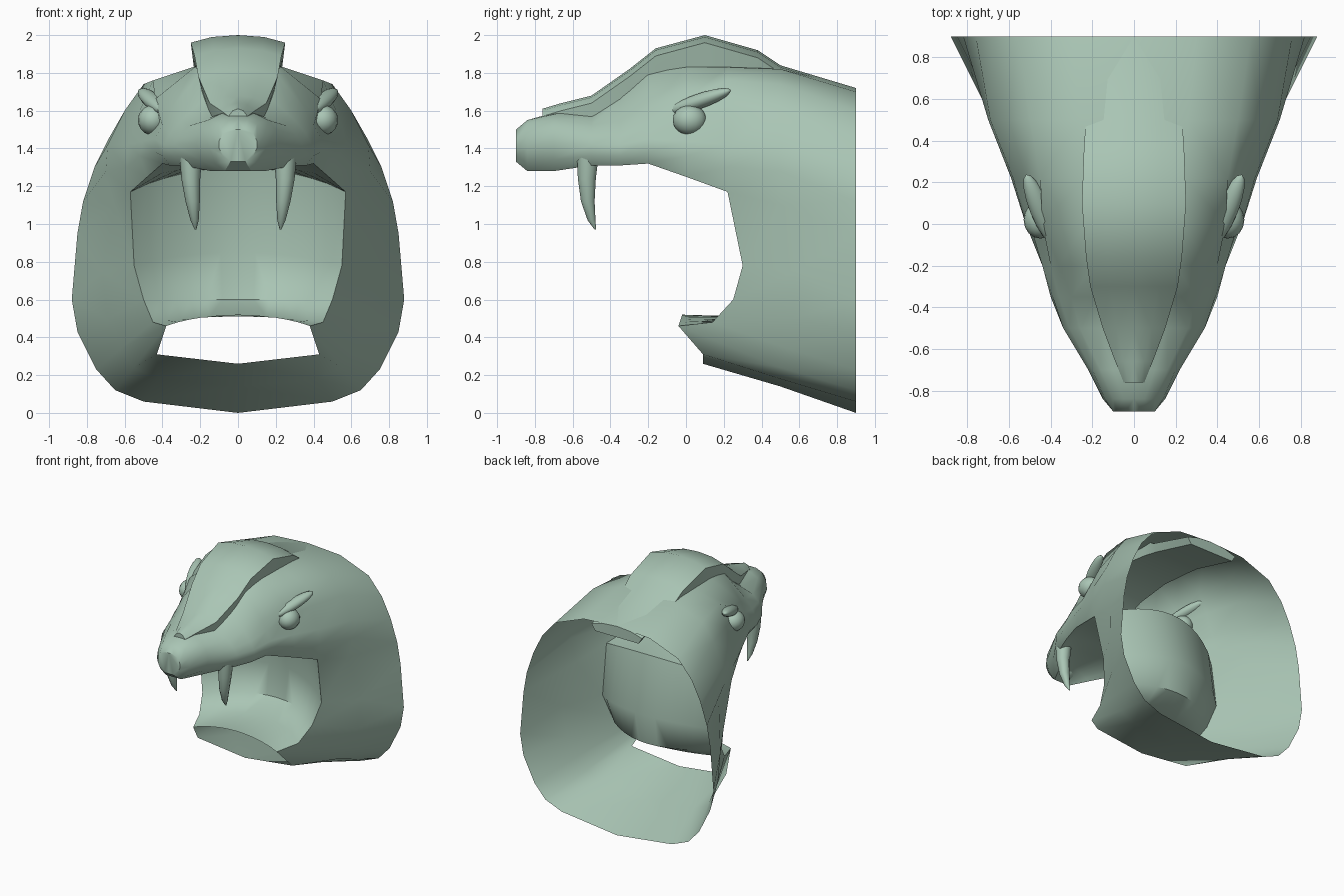
import bpy, bmesh, math
from mathutils import Vector

cube = bpy.data.objects.get("Cube")
if cube:
    bpy.data.objects.remove(cube)

# Single matte green material
skin = bpy.data.materials.new("sage_green")
skin.use_nodes = True
skin.diffuse_color = (0.40, 0.56, 0.46, 1)
skin.node_tree.nodes["Principled BSDF"].inputs["Base Color"].default_value = skin.diffuse_color


def add_grid(bm, rows):
    """Skin a list of equally long rows of points with quads."""
    verts = [[bm.verts.new(p) for p in row] for row in rows]
    for a, b in zip(verts, verts[1:]):
        for j in range(len(a) - 1):
            bm.faces.new((a[j], b[j], b[j + 1], a[j + 1]))
    return verts


def finish(name, bm, mirror=True, angle=50):
    """Weld, mirror and smooth one part."""
    bmesh.ops.remove_doubles(bm, verts=bm.verts, dist=0.0005)
    mesh = bpy.data.meshes.new(name)
    bm.to_mesh(mesh)
    bm.free()
    mesh.materials.append(skin)
    ob = bpy.data.objects.new(name, mesh)
    bpy.context.collection.objects.link(ob)
    if mirror:
        mod = ob.modifiers.new("mirror", 'MIRROR')
        mod.merge_threshold = 0.002
    bpy.ops.object.select_all(action='DESELECT')
    ob.select_set(True)
    bpy.context.view_layer.objects.active = ob
    bpy.ops.object.shade_smooth_by_angle(angle=math.radians(angle))
    return ob


# Skull sections, back to front: y, top z, then (x, z) for
# crown, brow, socket, cheekbone, jowl and lip
skull = [
    (.90, 1.72, .30, 1.70, .56, 1.60, .68, 1.46, .76, 1.30, .82, 1.12, .85, .95),
    (.50, 1.83, .26, 1.82, .50, 1.74, .60, 1.60, .69, 1.42, .70, 1.28, .65, 1.10),
    (.22, 1.84, .24, 1.83, .45, 1.76, .52, 1.60, .58, 1.42, .59, 1.30, .57, 1.17),
    (.00, 1.84, .23, 1.83, .44, 1.66, .42, 1.55, .50, 1.44, .52, 1.36, .48, 1.25),
    (-.20, 1.80, .20, 1.80, .36, 1.60, .40, 1.52, .44, 1.45, .44, 1.38, .40, 1.32),
    (-.35, 1.70, .18, 1.66, .30, 1.55, .36, 1.48, .39, 1.42, .40, 1.36, .36, 1.31),
    (-.50, 1.62, .16, 1.56, .26, 1.52, .31, 1.47, .34, 1.42, .34, 1.36, .30, 1.31),
    (-.70, 1.59, .10, 1.58, .16, 1.55, .20, 1.50, .22, 1.43, .20, 1.34, .14, 1.28),
    (-.84, 1.55, .05, 1.55, .10, 1.53, .14, 1.47, .15, 1.40, .12, 1.32, .07, 1.28),
    (-.90, 1.50, .04, 1.50, .08, 1.48, .10, 1.44, .10, 1.40, .08, 1.36, .04, 1.33),
]
sections = [[Vector((0, s[0], s[1]))] +
            [Vector((s[k], s[0], s[k + 1])) for k in range(2, len(s), 2)]
            for s in skull]
lips = [sec[-1] for sec in sections]

# Cheek and jaw, from the mouth corner down to the chin
rim = [lips[0], (.88, .90, .60), (.85, .90, .43), (.75, .90, .23), (.65, .90, .12), (.50, .90, .06), (0, .90, 0)]
mid = [lips[1], (.72, .58, .75), (.69, .57, .50), (.62, .54, .34), (.55, .50, .24), (.42, .50, .18), (0, .50, .14)]
edge = [lips[2], (.55, .30, .78), (.50, .25, .60), (.45, .14, .48), (.38, -.04, .46), (.43, .09, .31), (0, .09, .26)]

bm = bmesh.new()
rings = add_grid(bm, sections)
add_grid(bm, [rim, mid, edge])
# nose front
tip = rings[-1]
low = bm.verts.new((0, -.90, 1.33))
bm.faces.new(list(reversed(tip + [low])))
finish("head_shell", bm)

# Mouth lining: palate, throat wall and floor, each row running to the midline
lining = [(p, p.y, p.z + (.06 if p.y > -.8 else 0)) for p in reversed(lips[3:])]
centre = [(.44, 1.30), (.54, .85), (.50, .60), (.32, .51), (-.02, .52)]
lining += [(Vector(e), y, z) for e, (y, z) in zip(edge, centre)]
rows = []
for p, y, z in reversed(lining):
    row = []
    for k in range(7):
        t = k / 6
        s = math.sin(t * math.pi / 2) ** .8
        row.append((p.x * (1 - t), p.y + (y - p.y) * s, p.z + (z - p.z) * s))
    rows.append(row)
bm = bmesh.new()
add_grid(bm, rows)
finish("mouth_lining", bm)

# Raised crest over the crown: y, half width, ridge z, depth
crest = [(.90, .23, 1.72, .05), (.50, .23, 1.84, .06), (.38, .24, 1.92, .12), (.10, .25, 2.0, .17),
         (-.16, .23, 1.93, .15), (-.30, .21, 1.82, .12), (-.50, .15, 1.68, .12),
         (-.66, .09, 1.64, .08), (-.76, .05, 1.61, .05)]
bm = bmesh.new()
rings = add_grid(bm, [[(0, y, z), (w * .55, y, z - .01), (w, y, z - .04),
                       (w * .86, y, z - .04 - d), (0, y, z - .04 - d)]
                      for y, w, z, d in crest])
bm.faces.new(rings[0])
bm.faces.new(list(reversed(rings[-1])))
finish("crest", bm, angle=40)

# Curved fangs, swept from the gum to the tip
bm = bmesh.new()
fang = [(.25, -.52, 1.36, .06), (.25, -.525, 1.24, .05), (.24, -.52, 1.12, .038),
        (.23, -.50, 1.02, .022), (.225, -.48, .97, .004)]
add_grid(bm, [[(x + r * math.cos(a), y + r * math.sin(a), z)
               for a in [-2 * math.pi * k / 10 for k in range(11)]]
              for x, y, z, r in fang])
finish("fangs", bm)


def ellipsoid(name, centre, size, tilt=(0, 0, 0)):
    bpy.ops.mesh.primitive_uv_sphere_add(segments=16, ring_count=10, radius=1,
                                         location=centre, rotation=tilt)
    ob = bpy.context.object
    ob.name = name
    ob.scale = size
    ob.data.materials.append(skin)
    bpy.ops.object.shade_smooth()


# Eyes with heavy brows above
for side, label in ((1, "left"), (-1, "right")):
    ellipsoid(label + "_eye", (side * .45, .02, 1.55), (.08, .09, .08))
    ellipsoid(label + "_brow", (side * .45, .07, 1.65), (.05, .19, .04),
              (math.radians(18), 0, side * math.radians(-22)))

# Rounded nose pad
ellipsoid("nose_pad", (0, -.80, 1.41), (.11, .10, .12))
